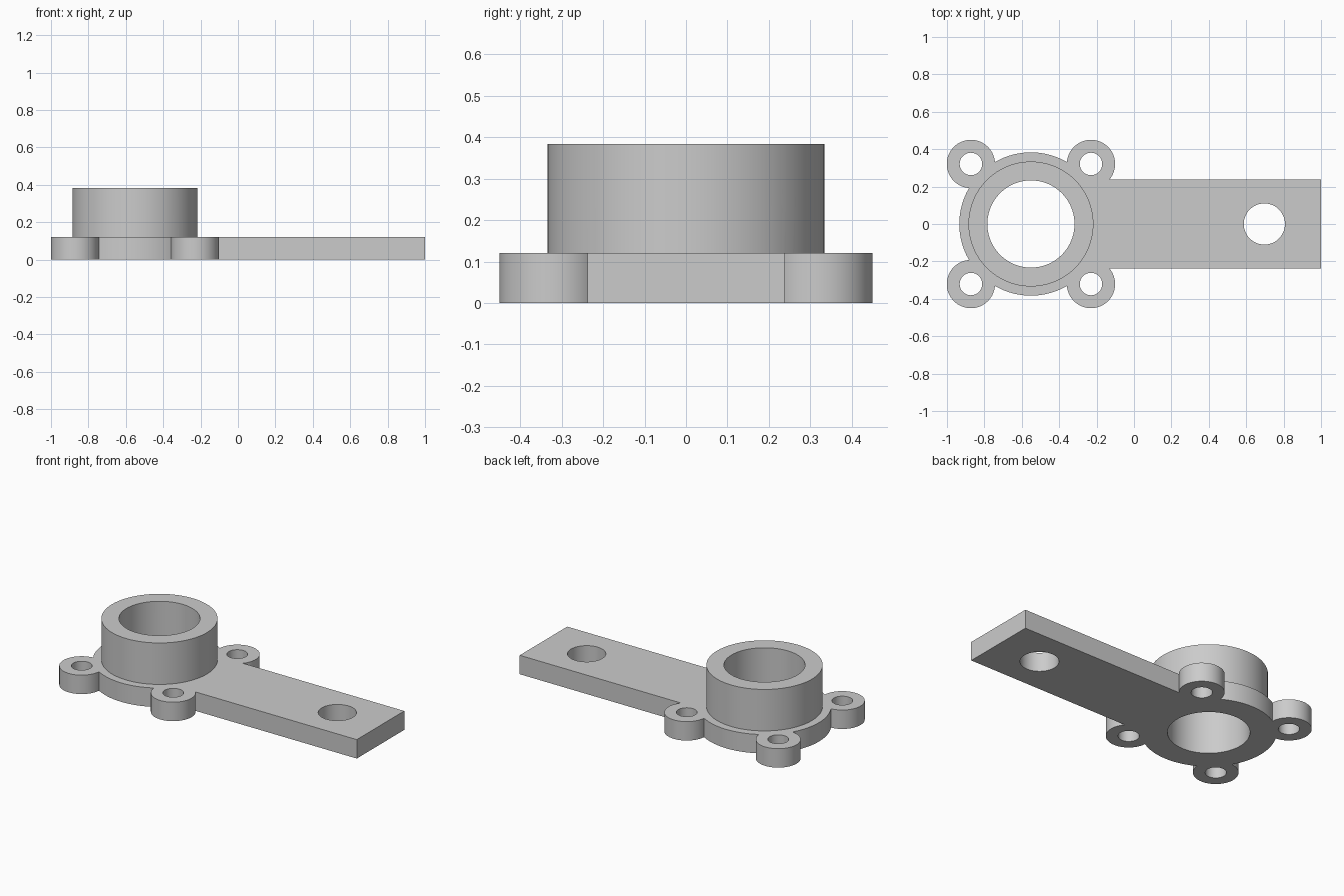
import bpy
from math import radians

cube = bpy.data.objects.get("Cube")
if cube:
    bpy.data.objects.remove(cube, do_unlink=True)

HUB_X, LUG_OFFSET = -0.551, 0.321
PLATE_H, TOTAL_H = 0.12, 0.383

grey = bpy.data.materials.new("plain grey")
grey.use_nodes = True
colour = (0.6, 0.6, 0.6, 1)
grey.diffuse_color = colour
grey.node_tree.nodes["Principled BSDF"].inputs["Base Color"].default_value = colour


def cylinder(name, x, y, radius, z0, z1, sides=96):
    bpy.ops.mesh.primitive_cylinder_add(vertices=sides, radius=radius, depth=z1 - z0,
                                        location=(x, y, (z0 + z1) / 2))
    obj = bpy.context.object
    obj.name = name
    obj.data.materials.append(grey)
    return obj


def box(name, x0, x1, half_width, z1):
    bpy.ops.mesh.primitive_cube_add(size=1, location=((x0 + x1) / 2, 0, z1 / 2))
    obj = bpy.context.object
    obj.name = name
    obj.scale = (x1 - x0, 2 * half_width, z1)
    bpy.ops.object.transform_apply(location=False, rotation=False, scale=True)
    obj.data.materials.append(grey)
    return obj


def combine(target, tool, operation):
    """Apply one boolean and discard the tool."""
    tool.hide_render = True
    mod = target.modifiers.new(tool.name, 'BOOLEAN')
    mod.operation, mod.object, mod.solver = operation, tool, 'EXACT'
    bpy.context.view_layer.objects.active = target
    bpy.ops.object.modifier_apply(modifier=mod.name)
    bpy.data.objects.remove(tool, do_unlink=True)


# Round flange with its arm and four corner lugs
bracket = cylinder("flanged_bracket", HUB_X, 0, 0.383, 0, PLATE_H, 128)
combine(bracket, box("arm", HUB_X, 1, 0.238, PLATE_H), 'UNION')
lugs = [(HUB_X + sx * LUG_OFFSET, sy * LUG_OFFSET) for sx in (-1, 1) for sy in (-1, 1)]
for x, y in lugs:
    combine(bracket, cylinder("lug", x, y, 0.129, 0, PLATE_H, 64), 'UNION')

# Raised collar
combine(bracket, cylinder("collar", HUB_X, 0, 0.334, PLATE_H / 2, TOTAL_H, 128), 'UNION')

# Bore, lug holes and arm hole
holes = [(HUB_X, 0, 0.233), (0.697, 0, 0.11)] + [(x, y, 0.06) for x, y in lugs]
for x, y, radius in holes:
    combine(bracket, cylinder("hole_cutter", x, y, radius, -0.1, TOTAL_H + 0.1), 'DIFFERENCE')

# Smooth round walls, crisp rims
bpy.ops.object.select_all(action='DESELECT')
bracket.select_set(True)
bpy.context.view_layer.objects.active = bracket
bpy.ops.object.shade_smooth_by_angle(angle=radians(30))
